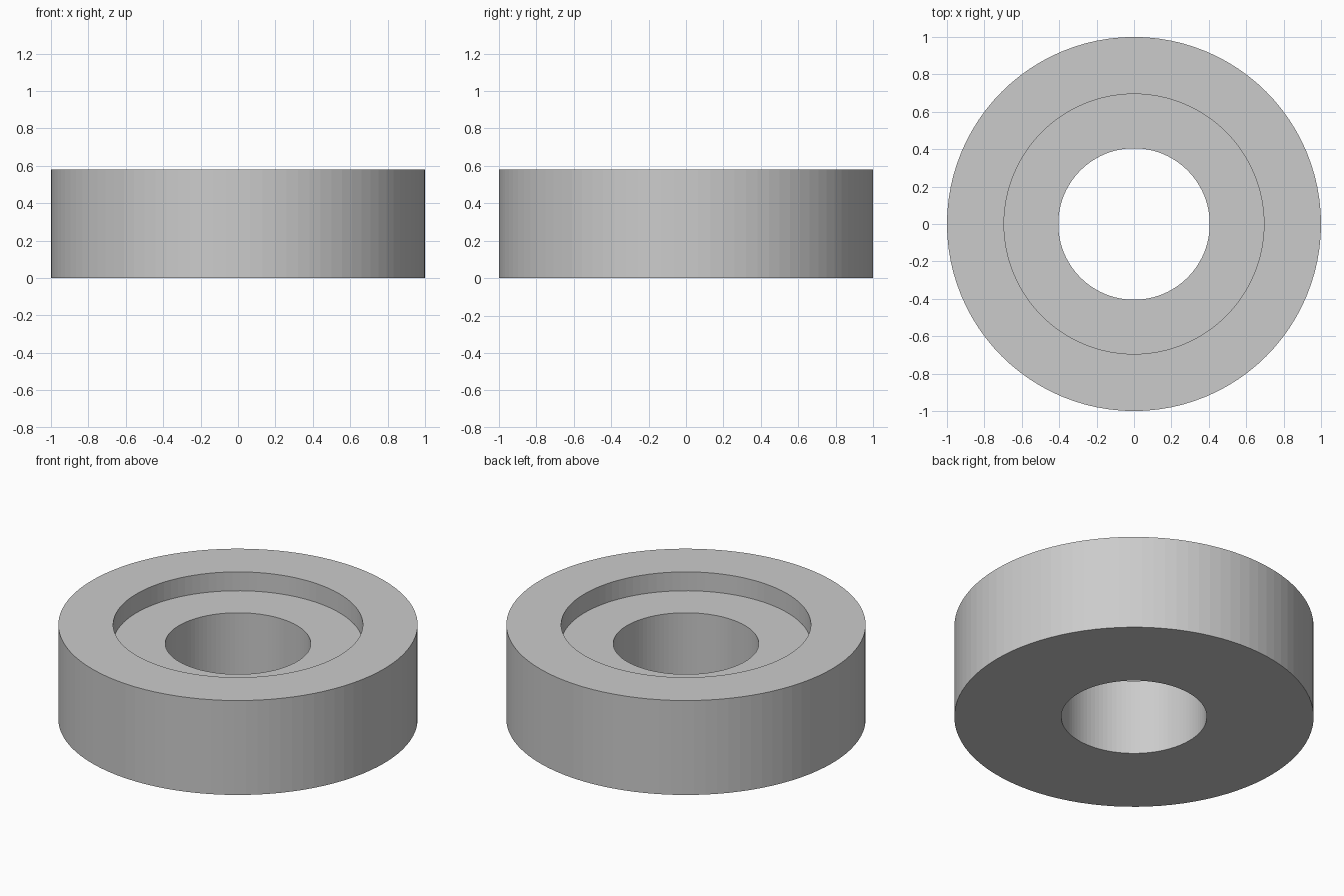
import bpy
import bmesh
import math

SEGMENTS = 96
HEIGHT = 0.58
FLOOR = 0.464
OUTER, RECESS, BORE = 1.0, 0.695, 0.405

cube = bpy.data.objects.get("Cube")
if cube:
    bpy.data.objects.remove(cube, do_unlink=True)

# Plain grey material
grey = bpy.data.materials.new("light_grey")
grey.use_nodes = True
colour = (0.6, 0.6, 0.6, 1)
grey.diffuse_color = colour
grey.node_tree.nodes["Principled BSDF"].inputs["Base Color"].default_value = colour

# Closed cross-section: outer wall, rim, recess wall, recess floor, bore
profile = [(OUTER, 0), (OUTER, HEIGHT), (RECESS, HEIGHT),
           (RECESS, FLOOR), (BORE, FLOOR), (BORE, 0)]

# Revolve the cross-section into a ring
bm = bmesh.new()
points = [bm.verts.new((r, 0, z)) for r, z in profile]
edges = [bm.edges.new((p, points[(i + 1) % len(points)]))
         for i, p in enumerate(points)]
bmesh.ops.spin(bm, geom=points + edges, cent=(0, 0, 0), axis=(0, 0, 1),
               angle=math.tau, steps=SEGMENTS, use_merge=False)
bmesh.ops.remove_doubles(bm, verts=bm.verts, dist=0.0001)
bmesh.ops.recalc_face_normals(bm, faces=bm.faces)

mesh = bpy.data.meshes.new("recessed_ring")
bm.to_mesh(mesh)
bm.free()
mesh.materials.append(grey)
ring = bpy.data.objects.new("recessed_ring", mesh)
bpy.context.collection.objects.link(ring)
